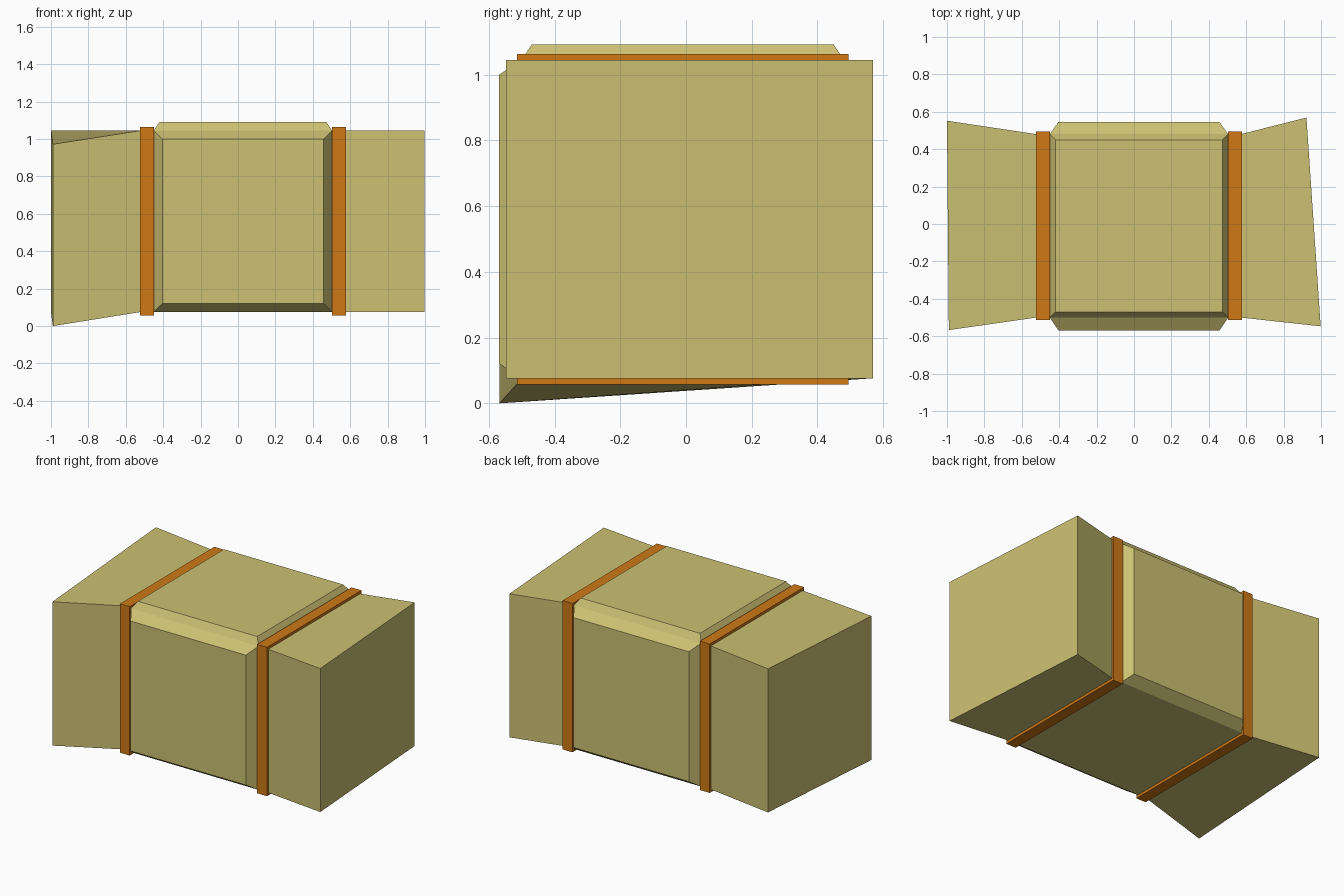
import bpy, bmesh
from mathutils import Vector

if "Cube" in bpy.data.objects:
    bpy.data.objects.remove(bpy.data.objects["Cube"])


def material(name, color):
    m = bpy.data.materials.new(name)
    m.diffuse_color = (*color, 1)
    m.use_nodes = True
    m.node_tree.nodes["Principled BSDF"].inputs["Base Color"].default_value = m.diffuse_color
    return m


def finish(bm, name, mat):
    bmesh.ops.recalc_face_normals(bm, faces=bm.faces)
    me = bpy.data.meshes.new(name)
    bm.to_mesh(me)
    bm.free()
    me.materials.append(mat)
    ob = bpy.data.objects.new(name, me)
    bpy.context.collection.objects.link(ob)


hay = material("hay", (0.60, 0.53, 0.17))
twine = material("twine", (0.62, 0.19, 0.008))

# Bale body: four cross-sections (front-bottom, back-bottom, back-top, front-top)
Y0, Y1, Z0, Z1 = -0.5, 0.48, 0.075, 1.045


def section(x):
    return [(x, Y0, Z0), (x, Y1, Z0), (x, Y1, Z1), (x, Y0, Z1)]


left_end = [(-0.99, -0.567, 0), (-1, 0.552, 0.075), (-1, 0.552, Z1), (-0.99, -0.567, 0.972)]
right_end = [(0.998, -0.547, Z0), (0.922, 0.569, Z0), (0.922, 0.569, Z1), (0.998, -0.547, Z1)]
sections = [left_end, section(-0.52), section(-0.45), section(0.503), section(0.57), right_end]

bm = bmesh.new()
rings = [[bm.verts.new(p) for p in s] for s in sections]
middle = {}
for k, (a, b) in enumerate(zip(rings, rings[1:])):
    for i, side in enumerate(("bottom", "back", "top", "front")):
        j = (i + 1) % 4
        f = bm.faces.new((a[i], a[j], b[j], b[i]))
        if k == 2:
            middle[side] = f
bm.faces.new(rings[0])
bm.faces.new(rings[-1])
bmesh.ops.recalc_face_normals(bm, faces=bm.faces)

# Bulging bevelled panels between the straps
for side, inset, height in (("front", 0.065, 0.069), ("back", 0.065, 0.066), ("top", 0.043, 0.046)):
    f = middle[side]
    bmesh.ops.inset_region(bm, faces=[f], thickness=inset, depth=0)
    bmesh.ops.translate(bm, verts=f.verts, vec=Vector(f.normal) * height)
finish(bm, "bale_body", hay)

# Straps around the bale
for name, x0, x1 in (("left_strap", -0.523, -0.45), ("right_strap", 0.503, 0.577)):
    bm = bmesh.new()
    bmesh.ops.create_cube(bm, size=1)
    bmesh.ops.scale(bm, verts=bm.verts, vec=(x1 - x0, 1.008, 1.006))
    bmesh.ops.translate(bm, verts=bm.verts, vec=((x0 + x1) / 2, -0.01, 0.56))
    finish(bm, name, twine)
